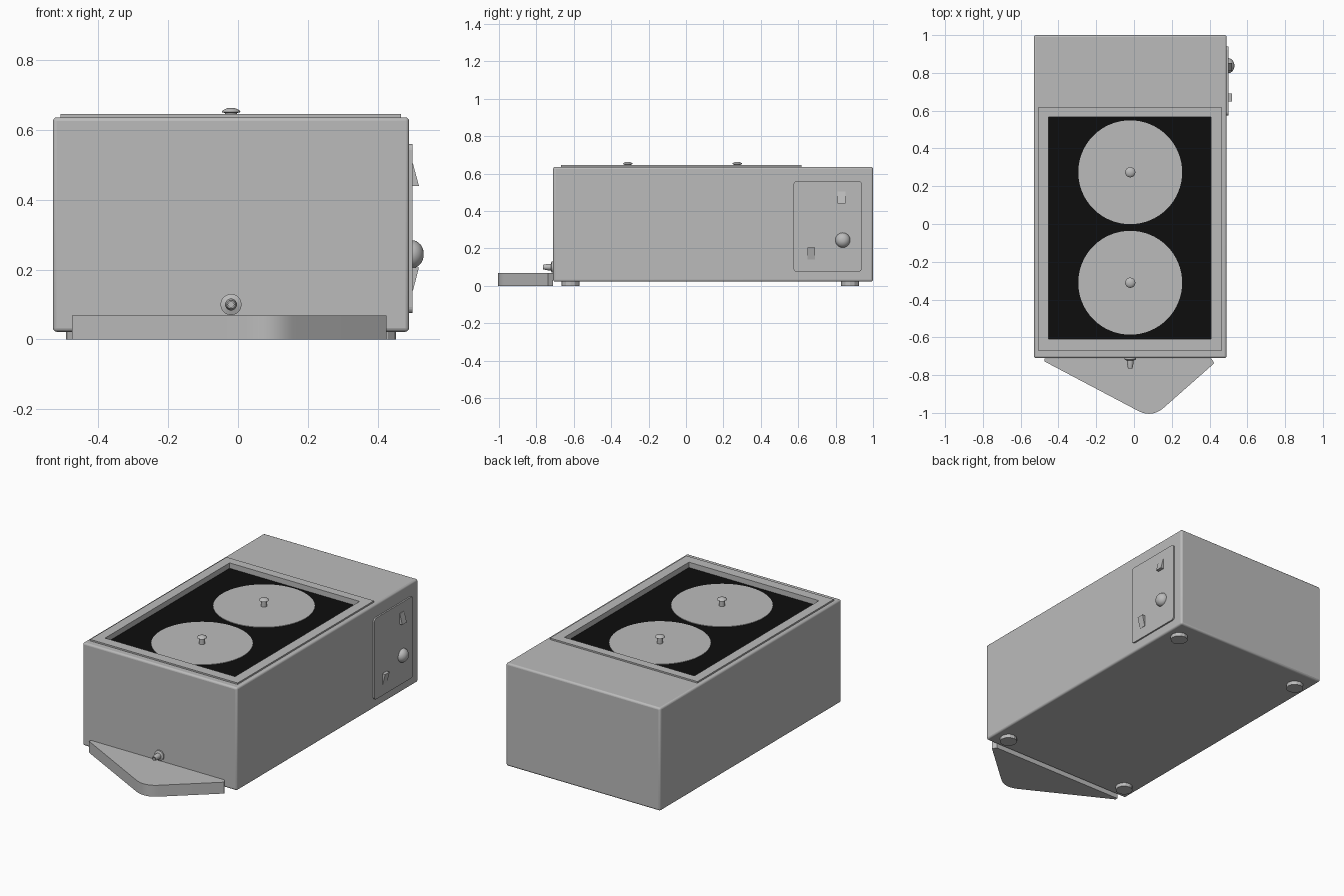
import bpy, bmesh, math
from mathutils import Matrix, Vector

old = bpy.data.objects.get("Cube")
if old:
    bpy.data.objects.remove(old, do_unlink=True)


def material(name, value):
    m = bpy.data.materials.new(name)
    m.use_nodes = True
    col = (value, value, value, 1)
    m.diffuse_color = col
    m.node_tree.nodes["Principled BSDF"].inputs["Base Color"].default_value = col
    return m


GREY = material("metal grey", 0.5)
BLACK = material("hotplate black", 0.004)
MID_X = -0.02


def finish(name, bm, mat=GREY, bevel=0, smooth=False):
    bmesh.ops.recalc_face_normals(bm, faces=bm.faces)
    me = bpy.data.meshes.new(name)
    bm.to_mesh(me)
    bm.free()
    ob = bpy.data.objects.new(name, me)
    bpy.context.collection.objects.link(ob)
    me.materials.append(mat)
    if bevel:
        mod = ob.modifiers.new("bevel", "BEVEL")
        mod.width, mod.segments = bevel, 3
    if smooth:
        bpy.ops.object.select_all(action="DESELECT")
        ob.select_set(True)
        bpy.context.view_layer.objects.active = ob
        bpy.ops.object.shade_smooth_by_angle(angle=math.radians(35))
    return ob


def box(name, lo, hi, **kw):
    bm = bmesh.new()
    lo, hi = Vector(lo), Vector(hi)
    bmesh.ops.create_cube(bm, size=1, matrix=Matrix.Translation((lo + hi) / 2)
                          @ Matrix.Diagonal((*(hi - lo), 1)))
    return finish(name, bm, **kw)


def prism(name, points, offset, **kw):
    """Extrude a planar outline along an offset."""
    bm = bmesh.new()
    face = bm.faces.new([bm.verts.new(p) for p in points])
    out = bmesh.ops.extrude_face_region(bm, geom=[face])
    bmesh.ops.translate(bm, vec=offset, verts=[v for v in out["geom"] if isinstance(v, bmesh.types.BMVert)])
    return finish(name, bm, **kw)


def lathe(name, profile, place, axis=(0, 0, 1), sides=32, **kw):
    """Spin (radius, height) pairs about an axis."""
    bm = bmesh.new()
    rings = [[bm.verts.new((r * math.cos(i * math.tau / sides), r * math.sin(i * math.tau / sides), h))
              for i in range(sides)] for r, h in profile]
    for a, b in zip(rings, rings[1:]):
        for i in range(sides):
            j = (i + 1) % sides
            bm.faces.new((a[i], a[j], b[j], b[i]))
    bm.faces.new(rings[0])
    bm.faces.new(rings[-1])
    turn = Vector((0, 0, 1)).rotation_difference(Vector(axis)).to_matrix().to_4x4()
    bm.transform(Matrix.Translation(place) @ turn)
    return finish(name, bm, **kw)


# Cabinet with a shallow well in its top
body = box("cabinet", (-0.53, -0.71, 0.022), (0.49, 1.0, 0.636), bevel=0.011, smooth=True)
rim = box("well_rim", (-0.508, -0.669, 0.625), (0.466, 0.618, 0.645))
cutter = box("well_cutter", (-0.452, -0.609, 0.61), (0.407, 0.566, 0.8))
cutter.hide_render = True
cutter.hide_viewport = True
for part in (body, rim):
    cut = part.modifiers.new("well", "BOOLEAN")
    cut.operation, cut.solver, cut.object = "DIFFERENCE", "EXACT", cutter

# Black well floor, round lids and their mushroom handles
box("well_floor", (-0.452, -0.609, 0.608), (0.407, 0.566, 0.613), mat=BLACK)
for label, y in (("front", -0.311), ("back", 0.274)):
    lathe(label + "_lid", [(0.275, 0.61), (0.275, 0.616)], (MID_X, y, 0), sides=64)
    lathe(label + "_lid_handle",
          [(0.017, 0.614), (0.017, 0.648), (0.027, 0.651), (0.024, 0.656), (0.014, 0.661), (0.004, 0.663)],
          (MID_X, y, 0), smooth=True)

# Four feet
for side, x in (("right", -0.445), ("left", 0.405)):
    for end, y in (("front", -0.617), ("back", 0.878)):
        lathe(f"{end}_{side}_foot", [(0.048, 0), (0.048, 0.024)], (x, y, 0), sides=12)

# Drip tray with a rounded off-centre nose
nose, left, right = Vector((0.095, -1.028)), Vector((0.425, -0.737)), Vector((-0.475, -0.727))
start, end = nose + (right - nose).normalized() * 0.085, nose + (left - nose).normalized() * 0.085
curve = [start * (1 - t) ** 2 + nose * 2 * t * (1 - t) + end * t * t for t in [i / 10 for i in range(11)]]
outline = [Vector((-0.475, -0.712)), right, *curve, left, Vector((0.41, -0.712))]
prism("drip_tray", [(p.x, p.y, 0) for p in outline], (0, 0, 0.068), smooth=True)

# Drain spigot
lathe("drain_spigot", [(0.03, 0), (0.03, 0.008), (0.017, 0.013), (0.017, 0.03), (0.012, 0.055),
                       (0.008, 0.055), (0.008, 0.04)],
      (MID_X, -0.71, 0.1), axis=(0, -1, 0), smooth=True)

# Control panel with rounded corners
corners = []
for k, (y, z) in enumerate(((0.922, 0.542), (0.593, 0.542), (0.593, 0.093), (0.922, 0.093))):
    for i in range(5):
        a = (k + i / 4) * math.pi / 2
        corners.append((0.485, y + 0.018 * math.cos(a), z + 0.018 * math.sin(a)))
prism("control_panel", corners, (0.014, 0, 0))

# Dial dome and two wedge switches
dome = [(0.04 * math.cos(i * math.pi / 16), 0.034 * math.sin(i * math.pi / 16)) for i in range(8)]
lathe("dial", dome, (0.498, 0.838, 0.244), axis=(1, 0, 0), smooth=True)
for name, y, thick, thin in (("upper_switch", 0.832, 0.44, 0.503), ("lower_switch", 0.67, 0.206, 0.14)):
    prism(name, [(0.495, y - 0.021, thick), (0.518, y - 0.021, thick), (0.501, y - 0.021, thin),
                 (0.495, y - 0.021, thin)], (0, 0.042, 0))
